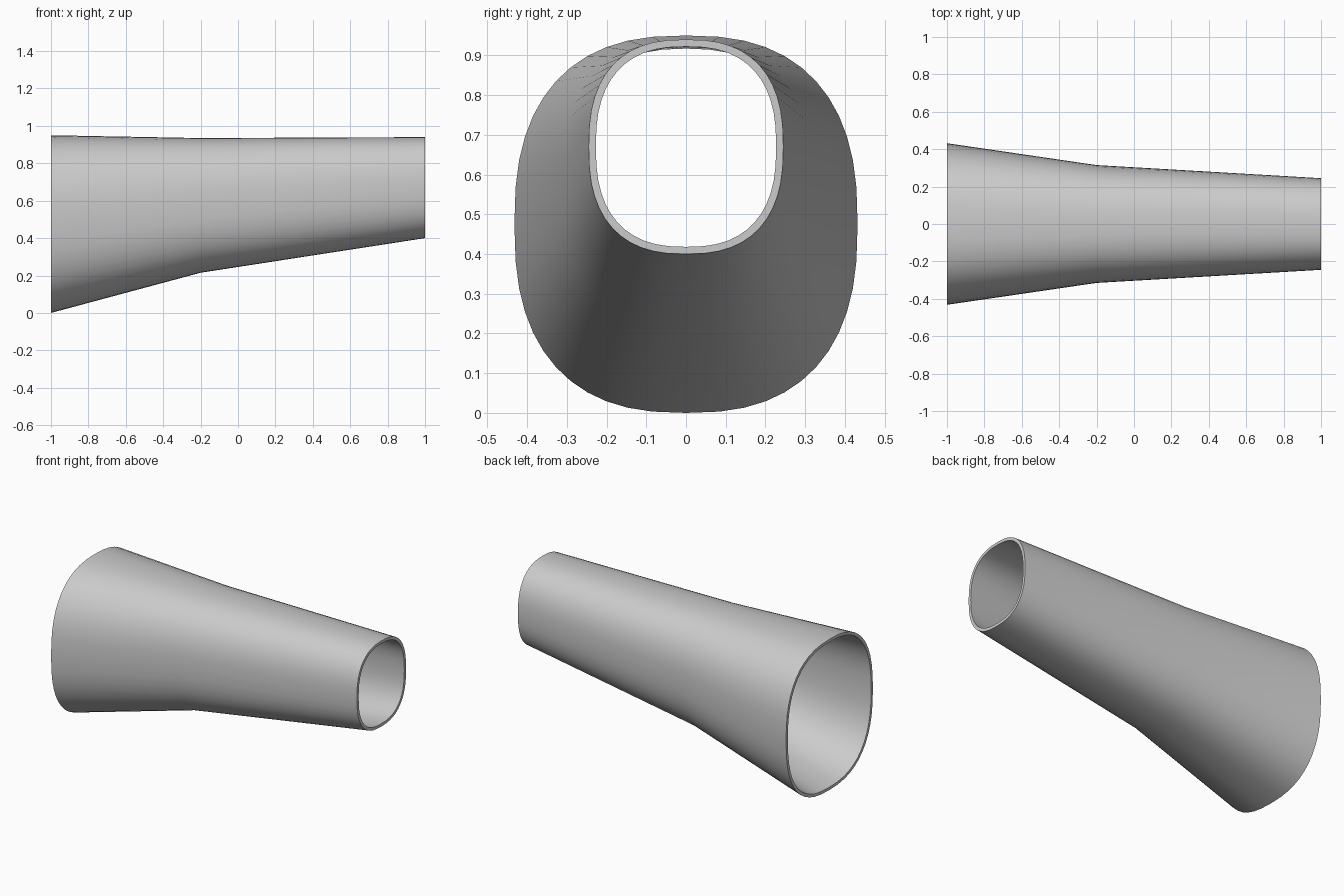
import bpy
import bmesh
from math import cos, sin, pi, copysign, radians

cube = bpy.data.objects.get("Cube")
if cube:
    bpy.data.objects.remove(cube, do_unlink=True)

SIDES = 48
ROUNDNESS = 2.5
WALL = 0.018

# Stations along the duct: x, half width, bottom z, top z
STATIONS = [(-1.0, 0.432, 0.0, 0.95),
            (-0.2, 0.315, 0.215, 0.935),
            (1.0, 0.245, 0.40, 0.94)]


def rounded(value):
    return copysign(abs(value) ** (2 / ROUNDNESS), value)


def ring(bm, x, half_width, bottom, top, inset):
    """Superellipse loop of vertices in the plane at x."""
    middle, half_height = (top + bottom) / 2, (top - bottom) / 2
    angles = [2 * pi * i / SIDES for i in range(SIDES)]
    return [bm.verts.new((x, (half_width - inset) * rounded(cos(a)),
                          middle + (half_height - inset) * rounded(sin(a))))
            for a in angles]


# Plain grey material
grey = bpy.data.materials.new("light grey")
grey.use_nodes = True
colour = (0.6, 0.6, 0.6, 1)
grey.diffuse_color = colour
grey.node_tree.nodes["Principled BSDF"].inputs["Base Color"].default_value = colour

# Tapered duct: outer skin one way, inner skin back, closed at both rims
bm = bmesh.new()
loops = [ring(bm, *s, 0) for s in STATIONS]
loops += [ring(bm, *s, WALL) for s in reversed(STATIONS)]
for a, b in zip(loops, loops[1:] + loops[:1]):
    for i in range(SIDES):
        j = (i + 1) % SIDES
        bm.faces.new((a[i], a[j], b[j], b[i]))
bmesh.ops.recalc_face_normals(bm, faces=bm.faces)
mesh = bpy.data.meshes.new("tapered_duct")
bm.to_mesh(mesh)
bm.free()
mesh.materials.append(grey)

duct = bpy.data.objects.new("tapered_duct", mesh)
bpy.context.collection.objects.link(duct)
bpy.ops.object.select_all(action="DESELECT")
duct.select_set(True)
bpy.context.view_layer.objects.active = duct
bpy.ops.object.shade_smooth_by_angle(angle=radians(30))
